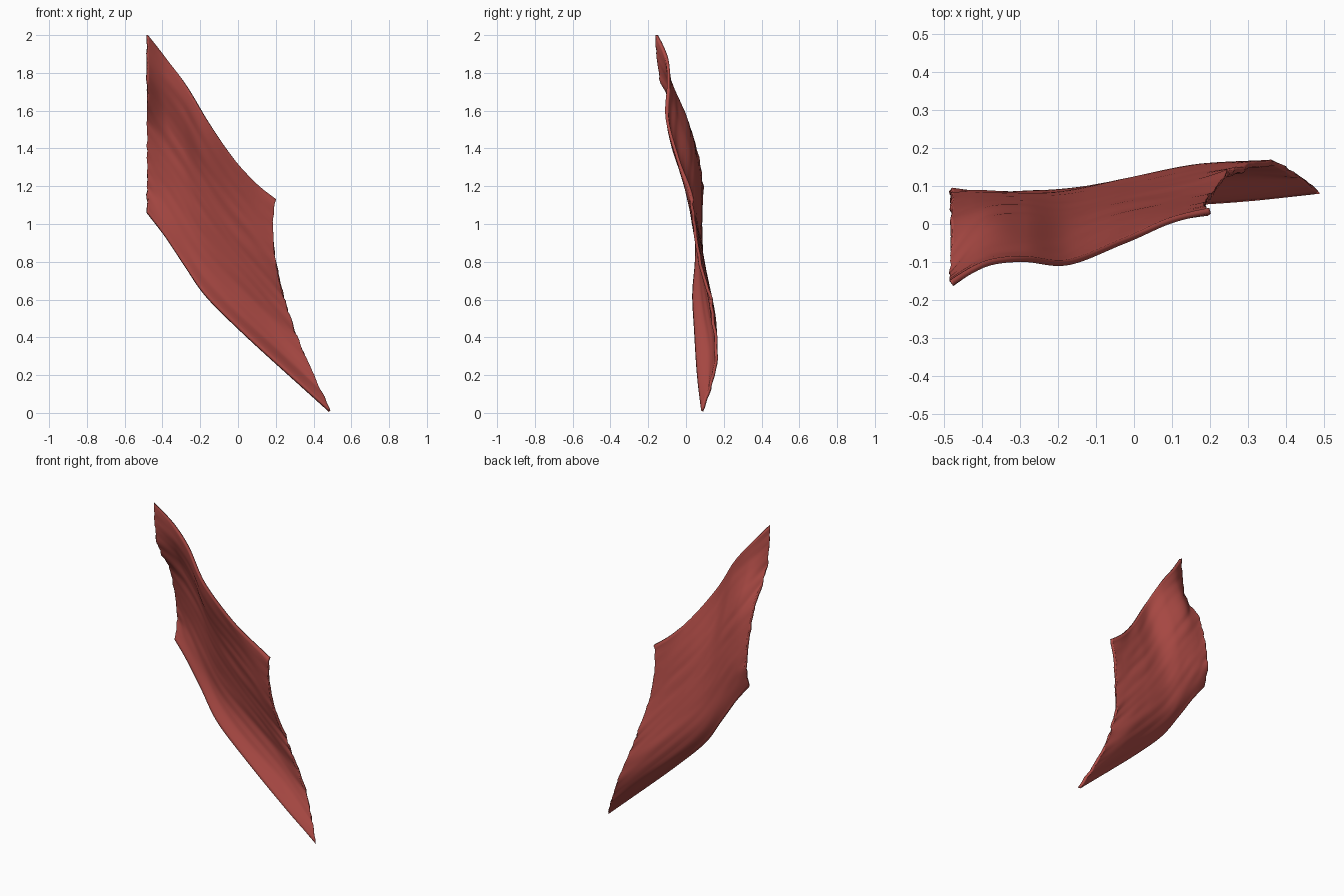
import bpy
import bmesh
import math
from mathutils import Vector, noise

cube = bpy.data.objects.get("Cube")
if cube:
    bpy.data.objects.remove(cube, do_unlink=True)

# Outline of the sheet: upper and lower edges as (x, z), left to right
UPPER = [(-.48, 2), (-.385, 1.88), (-.285, 1.75), (-.17, 1.56), (-.03, 1.355), (.09, 1.22), (.2, 1.13)]
LOWER = [(-.48, 1.06), (-.39, .94), (-.29, .79), (-.17, .62), (.02, .43), (.25, .22), (.485, .01)]

# Depth across the sheet: one row per station from upper to lower edge
STATIONS = [0, .13, .32, .5, .75, .9, 1]
DEPTH = [
    [-.155, -.105, -.09, -.1, -.045, .005, .035],
    [-.15, -.085, -.065, -.07, -.01, .025, .045],
    [-.105, -.01, .005, -.005, .035, .06, .08],
    [.01, .04, .045, .04, .07, .105, .135],
    [.07, .075, .075, .08, .115, .15, .16],
    [.08, .075, .075, .08, .1, .125, .125],
    [.05, .055, .055, .04, .05, .062, .085],
]
COLS, ROWS = 72, 48


def spline(points, t):
    """Smooth curve through evenly spaced points, t from 0 to 1."""
    last = len(points) - 1
    i = min(int(t * last), last - 1)
    f = t * last - i
    a, b, c, d = (points[max(0, min(last, i + k))] for k in (-1, 0, 1, 2))
    return b + (c - a) * (f / 2) + (a * 2 - b * 5 + c * 4 - d) * (f * f / 2) \
        + (b * 3 - a - c * 3 + d) * (f ** 3 / 2)


def station(v):
    """Even position on the depth rows for a height fraction v."""
    for i in range(len(STATIONS) - 1):
        lo, hi = STATIONS[i], STATIONS[i + 1]
        if v <= hi:
            return (i + (v - lo) / (hi - lo)) / (len(STATIONS) - 1)
    return 1


upper = [Vector(p) for p in UPPER]
lower = [Vector(p) for p in LOWER]


def surface(u, v):
    edge = spline(upper, u).lerp(spline(lower, u), v)
    bow = math.sin(math.pi * v ** .8) * u ** 3
    y = spline([spline(row, u) for row in DEPTH], station(v))
    # Fine folds running along the sheet, with ragged short edges
    y += .005 * noise.noise(Vector((u * 4, v * 16, 0)))
    ragged = max(0, 1 - u * 9) + max(0, u * 9 - 8)
    y += ragged * .014 * noise.noise(Vector((u, v * 18, 5)))
    x = edge.x - .09 * bow + ragged * .008 * noise.noise(Vector((0, v * 25, 9)))
    return x, y, edge.y


# Torn cloth sheet
bm = bmesh.new()
grid = [[bm.verts.new(surface(i / COLS, j / ROWS)) for i in range(COLS + 1)]
        for j in range(ROWS + 1)]
for j in range(ROWS):
    for i in range(COLS):
        bm.faces.new((grid[j][i], grid[j + 1][i], grid[j + 1][i + 1], grid[j][i + 1]))
mesh = bpy.data.meshes.new("cloth_sheet")
bm.to_mesh(mesh)
bm.free()
sheet = bpy.data.objects.new("cloth_sheet", mesh)
bpy.context.collection.objects.link(sheet)

# Dull red cloth
red = bpy.data.materials.new("dull_red")
red.use_nodes = True
color = (.42, .07, .06, 1)
red.diffuse_color = color
red.node_tree.nodes["Principled BSDF"].inputs["Base Color"].default_value = color
mesh.materials.append(red)

# Thickness and smooth shading
thick = sheet.modifiers.new("thickness", 'SOLIDIFY')
thick.thickness = .016
thick.offset = 0
bpy.ops.object.select_all(action='DESELECT')
sheet.select_set(True)
bpy.context.view_layer.objects.active = sheet
bpy.ops.object.shade_smooth_by_angle(angle=math.radians(40))
